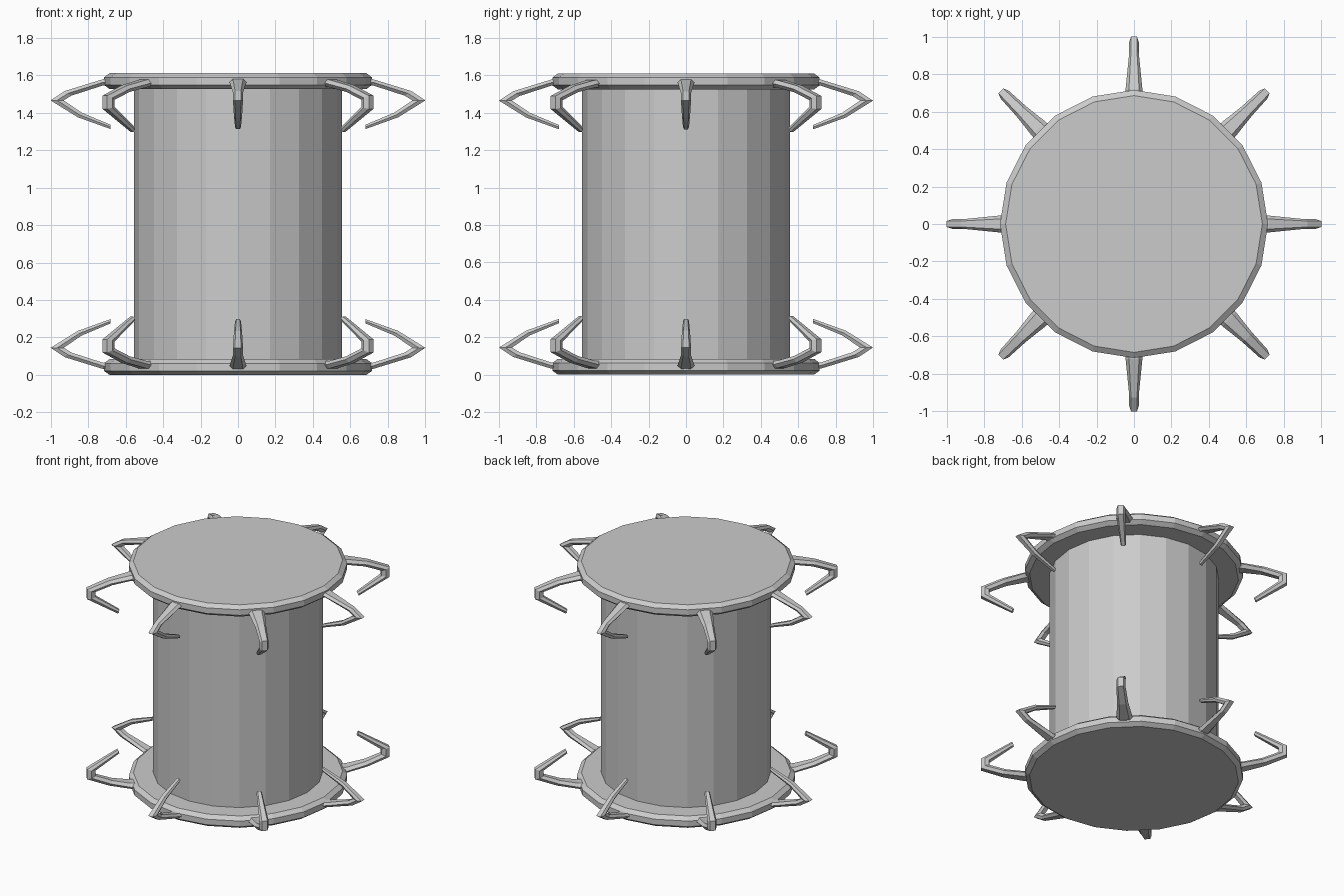
import bpy, bmesh, math
from mathutils import Matrix

if "Cube" in bpy.data.objects:
    bpy.data.objects.remove(bpy.data.objects["Cube"])

H = 1.61      # total height
SIDES = 20


def make_object(name, bm):
    bmesh.ops.recalc_face_normals(bm, faces=bm.faces)
    me = bpy.data.meshes.new(name)
    bm.to_mesh(me)
    bm.free()
    ob = bpy.data.objects.new(name, me)
    bpy.context.collection.objects.link(ob)
    return ob


def loft(bm, rings, caps=True):
    """Bridge a list of equal-length vertex rings."""
    rings = [[bm.verts.new(p) for p in ring] for ring in rings]
    n = len(rings[0])
    for a, b in zip(rings, rings[1:]):
        for i in range(n):
            j = (i + 1) % n
            bm.faces.new((a[i], a[j], b[j], b[i]))
    if caps:
        bm.faces.new(rings[0])
        bm.faces.new(rings[-1])


def lathe(name, profile, caps=True):
    bm = bmesh.new()
    step = 2 * math.pi / SIDES
    loft(bm, [[(r * math.cos(i * step), r * math.sin(i * step), z)
               for i in range(SIDES)] for r, z in profile], caps)
    return make_object(name, bm)


def hook(name, stations, angle, flip):
    """Six-sided sweep; stations are outer r,z / inner r,z / half width."""
    bm = bmesh.new()
    rings = []
    for ro, zo, ri, zi, w in stations:
        rm, zm, n = (ro + ri) / 2, (zo + zi) / 2, w * 0.6
        rings.append([(ro, -n, zo), (ro, n, zo), (rm, w, zm),
                      (ri, n, zi), (ri, -n, zi), (rm, -w, zm)])
    loft(bm, rings)
    if flip:
        for v in bm.verts:
            v.co.z = H - v.co.z
    bmesh.ops.transform(bm, matrix=Matrix.Rotation(angle, 4, 'Z'), verts=bm.verts)
    return make_object(name, bm)


# Drum body
lathe("drum_body", [(0.555, 0.06), (0.555, H - 0.06)], caps=False)

# Bevelled end plates
plate = [(0.685, 0.0), (0.715, 0.022), (0.715, 0.062), (0.685, 0.085)]
lathe("bottom_plate", plate)
lathe("top_plate", [(r, H - z) for r, z in plate])

# Hooks: pointed ones on the axes, blunt ones on the diagonals
pointed = [(0.64, 1.583, 0.64, 1.54, 0.05),
           (0.72, 1.578, 0.72, 1.545, 0.045),
           (0.925, 1.515, 0.89, 1.49, 0.026),
           (1.0, 1.465, 0.93, 1.465, 0.027),
           (0.855, 1.375, 0.835, 1.40, 0.022),
           (0.68, 1.312, 0.68, 1.335, 0.016)]
blunt = [(0.62, 1.583, 0.62, 1.54, 0.06),
         (0.72, 1.575, 0.72, 1.535, 0.052),
         (0.86, 1.545, 0.84, 1.51, 0.037),
         (1.005, 1.49, 0.95, 1.468, 0.03),
         (1.005, 1.42, 0.95, 1.432, 0.03),
         (0.80, 1.297, 0.79, 1.322, 0.018)]
for i in range(8):
    shape = blunt if i % 2 else pointed
    hook(f"top_hook_{i + 1}", shape, i * math.pi / 4, False)
    hook(f"bottom_hook_{i + 1}", shape, i * math.pi / 4, True)
